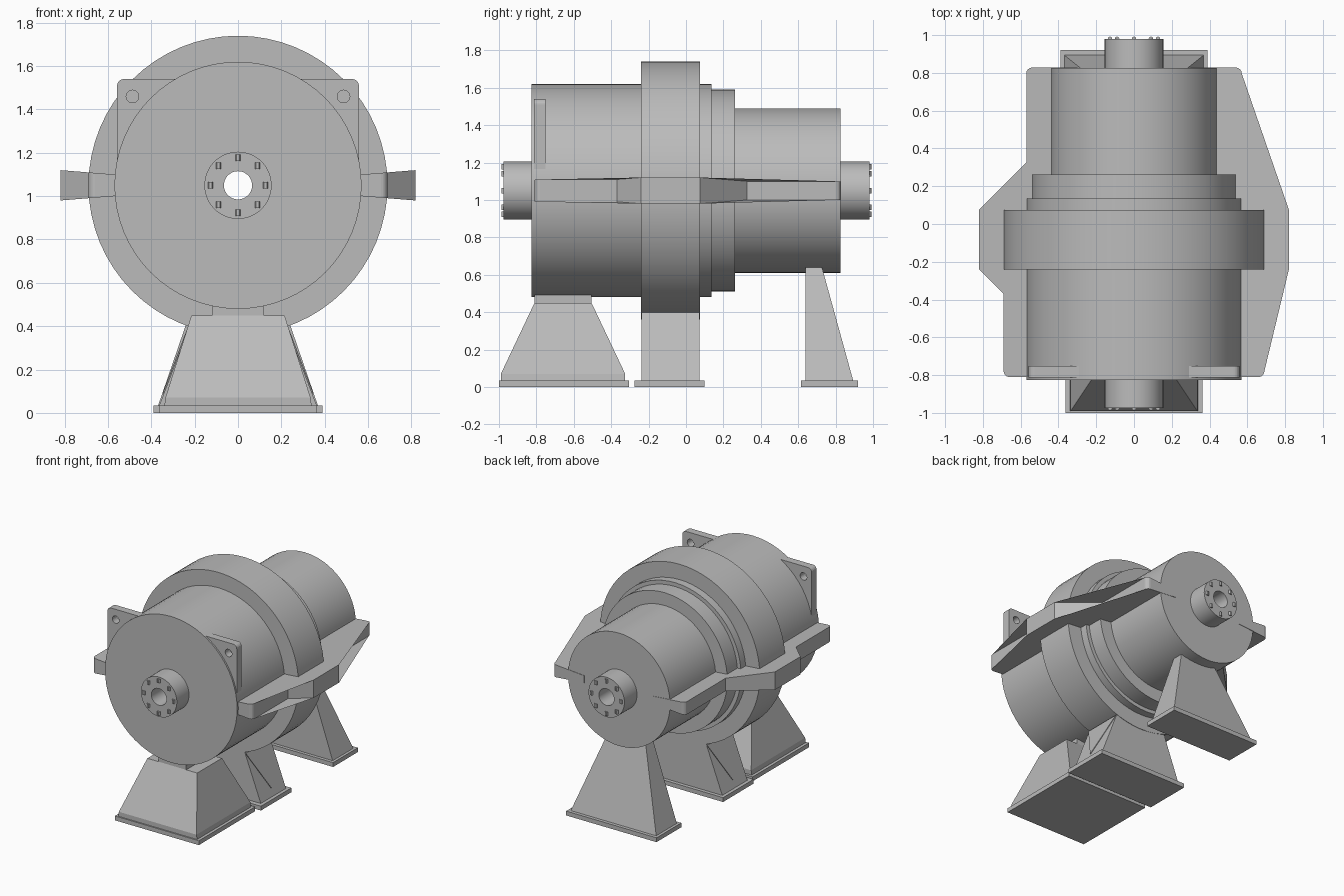
import bpy, bmesh, math
from mathutils import Vector

if "Cube" in bpy.data.objects:
    bpy.data.objects.remove(bpy.data.objects["Cube"])

grey = bpy.data.materials.new("machine_grey")
grey.use_nodes = True
COLOUR = (0.5, 0.5, 0.5, 1)
grey.diffuse_color = COLOUR
grey.node_tree.nodes["Principled BSDF"].inputs["Base Color"].default_value = COLOUR

AXIS = 1.05


def finish(name, bm, smooth=False):
    bmesh.ops.recalc_face_normals(bm, faces=bm.faces)
    mesh = bpy.data.meshes.new(name)
    bm.to_mesh(mesh)
    bm.free()
    mesh.materials.append(grey)
    obj = bpy.data.objects.new(name, mesh)
    bpy.context.collection.objects.link(obj)
    if smooth:
        bpy.ops.object.select_all(action='DESELECT')
        obj.select_set(True)
        bpy.context.view_layer.objects.active = obj
        bpy.ops.object.shade_smooth_by_angle(angle=math.radians(30))
    return obj


def lathe(name, profile, sides=64):
    """Turn a closed (radius, y) profile about the machine axis."""
    bm = bmesh.new()
    rings = []
    for i in range(sides):
        a = 2 * math.pi * i / sides
        rings.append([bm.verts.new((r * math.sin(a), y, AXIS + r * math.cos(a))) for r, y in profile])
    n = len(profile)
    for i in range(sides):
        p, q = rings[i], rings[(i + 1) % sides]
        for j in range(n):
            k = (j + 1) % n
            bm.faces.new((p[j], p[k], q[k], q[j]))
    return finish(name, bm, True)


def loft(name, sections):
    """Stack rectangular sections (half width, y min, y max, z)."""
    bm = bmesh.new()
    loops = [[bm.verts.new(c) for c in ((-w, a, z), (w, a, z), (w, b, z), (-w, b, z))]
             for w, a, b, z in sections]
    bm.faces.new(loops[0])
    bm.faces.new(loops[-1])
    for p, q in zip(loops, loops[1:]):
        for i in range(4):
            j = (i + 1) % 4
            bm.faces.new((p[i], p[j], q[j], q[i]))
    return finish(name, bm)


def arc(cx, cy, r, start, end, steps):
    angles = [math.radians(start + (end - start) * i / steps) for i in range(steps + 1)]
    return [(cx + r * math.cos(a), cy + r * math.sin(a)) for a in angles]


# Stepped casing with hollow shaft running right through it
lathe("casing", [(0.065, -0.975), (0.155, -0.975), (0.155, -0.825), (0.57, -0.825),
                 (0.57, -0.24), (0.69, -0.24), (0.69, 0.075), (0.57, 0.075),
                 (0.57, 0.135), (0.54, 0.135), (0.54, 0.262), (0.44, 0.262),
                 (0.44, 0.825), (0.155, 0.825), (0.155, 0.98), (0.065, 0.98)])

# Bolt circles on both shaft ends
for end, y in (("front", -0.975), ("rear", 0.98)):
    bm = bmesh.new()
    for i in range(8):
        a = math.pi * i / 4
        ring = bmesh.ops.create_cone(bm, cap_ends=True, segments=12, radius1=0.012,
                                     radius2=0.012, depth=0.03)["verts"]
        for v in ring:
            x, h, z = v.co
            v.co = (x + 0.127 * math.cos(a), y + h, AXIS + z + 0.127 * math.sin(a))
    finish(end + "_bolts", bm, True)


# Split-line flanges that thicken outward
outline = ([(0.3, -0.81)] + arc(0.66, -0.78, 0.03, -90, 0, 4)
           + [(0.69, -0.37), (0.82, -0.24), (0.82, 0.075), (0.57, 0.325)]
           + arc(0.54, 0.798, 0.03, 0, 90, 4) + [(0.3, 0.828)])
for side, s in (("left", 1), ("right", -1)):
    bm = bmesh.new()
    layers = []
    for d in (-1, 1):
        layers.append([bm.verts.new((s * x, y, AXIS + d * (0.05 + 0.08 * (x - 0.57))))
                       for x, y in outline])
        bm.faces.new(layers[-1])
    for i in range(len(outline)):
        j = (i + 1) % len(outline)
        bm.faces.new((layers[0][i], layers[0][j], layers[1][j], layers[1][i]))
    bmesh.ops.triangulate(bm, faces=[f for f in bm.faces if len(f.verts) > 4])
    finish(side + "_flange", bm)

# Lifting lugs with an eye hole
lug = [(0.28, 1.3), (0.53, 1.1), (0.558, 1.1)] + arc(0.528, 1.51, 0.03, 0, 90, 5) + [(0.28, 1.54)]
eye = arc(0.487, 1.46, 0.029, 0, 345, 23)
for side, s in (("left", 1), ("right", -1)):
    bm = bmesh.new()
    edges = []
    for loop in (lug, eye):
        vs = [bm.verts.new((s * x, -0.812, z)) for x, z in loop]
        edges += [bm.edges.new((vs[i - 1], vs[i])) for i in range(len(vs))]
    bmesh.ops.triangle_fill(bm, edges=edges, use_beauty=True, normal=(0, -1, 0))
    new = bmesh.ops.extrude_face_region(bm, geom=bm.faces[:])["geom"]
    bmesh.ops.translate(bm, vec=(0, 0.06, 0), verts=[g for g in new if isinstance(g, bmesh.types.BMVert)])
    finish(side + "_lifting_lug", bm)

# Base plates
for name, w, a, b in (("front", 0.362, -1.0, -0.305), ("middle", 0.39, -0.275, 0.1),
                      ("rear", 0.39, 0.615, 0.92)):
    loft(name + "_base_plate", [(w, a, b, 0), (w, a, b, 0.034)])

# Pedestals
loft("front_pedestal", [(0.34, -0.99, -0.325, 0.03), (0.335, -0.99, -0.325, 0.07),
                        (0.215, -0.81, -0.505, 0.45)])
loft("front_saddle", [(0.12, -0.81, -0.505, 0.44), (0.12, -0.81, -0.505, 0.54)])
loft("middle_pedestal", [(0.365, -0.238, 0.072, 0.03), (0.205, -0.238, 0.072, 0.45)])
loft("rear_pedestal", [(0.37, 0.64, 0.895, 0.03), (0.16, 0.64, 0.727, 0.64)])

# Triangular stiffener plates on the sloping sides of the middle pedestal
for side, s in (("left", 1), ("right", -1)):
    bm = bmesh.new()
    tri = [[bm.verts.new((s * (0.365 - 0.381 * (z - 0.03) + d), y, z))
            for y, z in ((-0.238, 0.39), (-0.083, 0.09), (0.072, 0.39))] for d in (-0.01, 0.006)]
    for t in tri:
        bm.faces.new(t)
    for i in range(3):
        bm.faces.new((tri[0][i - 1], tri[0][i], tri[1][i], tri[1][i - 1]))
    finish(side + "_stiffener", bm)
